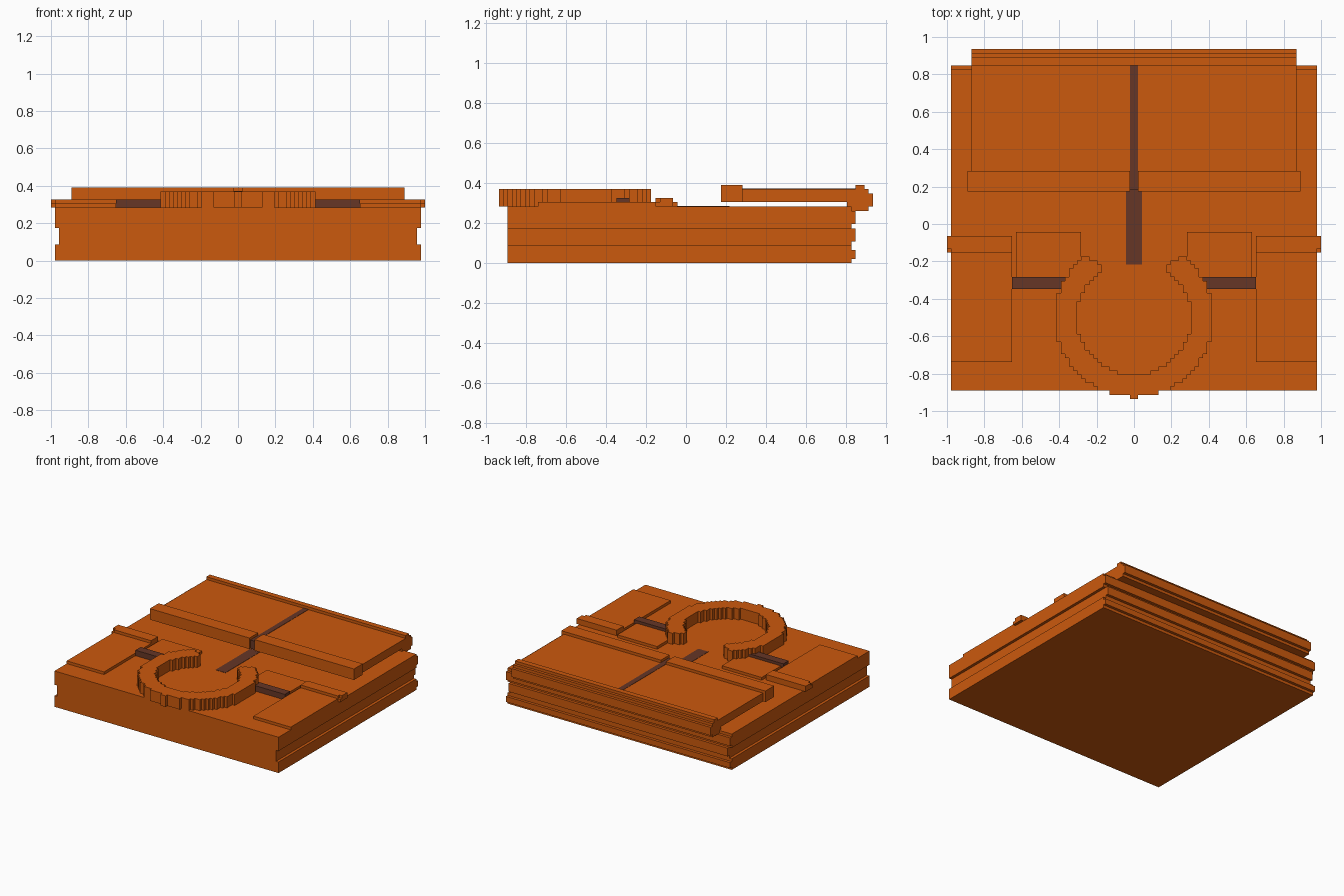
import bpy, bmesh, math

if "Cube" in bpy.data.objects:
    bpy.data.objects.remove(bpy.data.objects["Cube"])

S = 2 / 92  # all sizes below are in grid steps of this length


def material(name, rgb):
    m = bpy.data.materials.new(name)
    m.diffuse_color = (*rgb, 1)
    m.use_nodes = True
    m.node_tree.nodes["Principled BSDF"].inputs["Base Color"].default_value = m.diffuse_color
    return m


ORANGE = material("orange", (0.6, 0.1, 0.004))
BROWN = material("dark_brown", (0.133, 0.037, 0.019))


def finish(name, bm, mat):
    bmesh.ops.scale(bm, vec=(S, S, S), verts=bm.verts)
    bmesh.ops.recalc_face_normals(bm, faces=bm.faces)
    me = bpy.data.meshes.new(name)
    bm.to_mesh(me)
    bm.free()
    me.materials.append(mat)
    ob = bpy.data.objects.new(name, me)
    bpy.context.collection.objects.link(ob)
    return ob


def extrude(bm, faces, vec):
    geo = bmesh.ops.extrude_face_region(bm, geom=faces, use_keep_orig=True)["geom"]
    verts = [v for v in geo if isinstance(v, bmesh.types.BMVert)]
    bmesh.ops.translate(bm, verts=verts, vec=vec)


def profile(name, yz, half, mat=ORANGE):
    """Side profile (y, z) extruded across the width."""
    bm = bmesh.new()
    face = bm.faces.new([bm.verts.new((-half, y, z)) for y, z in yz])
    extrude(bm, [face], (2 * half, 0, 0))
    return finish(name, bm, mat)


def box(name, x, y, z, mat=ORANGE):
    bm = bmesh.new()
    face = bm.faces.new([bm.verts.new((x[0], a, b)) for a, b in
                         ((y[0], z[0]), (y[1], z[0]), (y[1], z[1]), (y[0], z[1]))])
    extrude(bm, [face], (x[1] - x[0], 0, 0))
    return finish(name, bm, mat)


# Base slab with grooved back
base = profile("base_slab", [
    (-41, 0), (38, 0), (38, 1), (39, 1), (39, 3), (38, 3), (38, 5), (39, 5),
    (39, 8), (38, 8), (38, 9), (39, 9), (39, 12), (38, 12), (38, 13), (-41, 13)], 45)

# Side channels cut along the base
for s in (-1, 1):
    cutter = box("channel_cutter", sorted((44 * s, 48 * s)), (-50, 50), (4, 8))
    cutter.hide_render = True
    mod = base.modifiers.new("channel", "BOOLEAN")
    mod.operation = "DIFFERENCE"
    mod.solver = "EXACT"
    mod.object = cutter
    bpy.context.view_layer.objects.active = base
    bpy.ops.object.modifier_apply(modifier=mod.name)
    bpy.data.objects.remove(cutter)

# Raised rear deck with stepped bead along its back edge
profile("rear_deck", [
    (13, 14), (37, 14), (37, 13), (38, 13), (38, 12), (42, 12), (42, 13), (43, 13),
    (43, 16), (42, 16), (42, 17), (41, 17), (41, 18), (39, 18), (39, 17), (13, 17)], 40)

# Centre seams
box("deck_seam", (-1, 1), (12.9, 39), (16.9, 17.1), BROWN)
box("bar_seam", (-1, 1), (8.5, 13), (14, 17.1), BROWN)
box("base_seam", (-2, 2), (-10, 10), (12.9, 13.1), BROWN)

# Mirrored parts
for s, side in ((-1, "left"), (1, "right")):
    def pair(name, x0, x1, y, z, mat=ORANGE):
        box(f"{side}_{name}", sorted((x0 * s, x1 * s)), y, z, mat)
    pair("deck_front_bar", 1, 41, (8, 13), (14, 18))
    pair("side_plate", 30, 45, (-34, -7), (12.9, 14))
    pair("side_bar", 30, 45, (-7, -3), (12.9, 15))
    pair("side_bar_end", 45, 46, (-6, -3), (13, 15))
    pair("side_bar_lip", 45, 46, (-7, -6), (13, 14))
    pair("inner_pad", 13, 29, (-13, -2), (12.9, 14))
    pair("link_rod", 16, 30, (-16, -13), (12.9, 15), BROWN)


# Stepped horseshoe ring, open toward the back
def in_ring(x, y):
    d, ax = math.hypot(x, y + 23), abs(x)
    if not 14 < d < 19.53 or ax > 19:
        return False
    return y < -23 or (ax > 8 and y < -10.2 + (ax - 8) * 0.6)


bm = bmesh.new()
for i in range(-20, 20):
    for j in range(-44, -4):
        if in_ring(i + 0.5, j + 0.5):
            bm.faces.new([bm.verts.new((i + a, j + b, 13))
                          for a, b in ((0, 0), (1, 0), (1, 1), (0, 1))])
bmesh.ops.remove_doubles(bm, verts=bm.verts, dist=0.01)
extrude(bm, bm.faces[:], (0, 0, 4))
bmesh.ops.recalc_face_normals(bm, faces=bm.faces)
bmesh.ops.dissolve_limit(bm, angle_limit=0.01, verts=bm.verts, edges=bm.edges)
finish("horseshoe_ring", bm, ORANGE)
